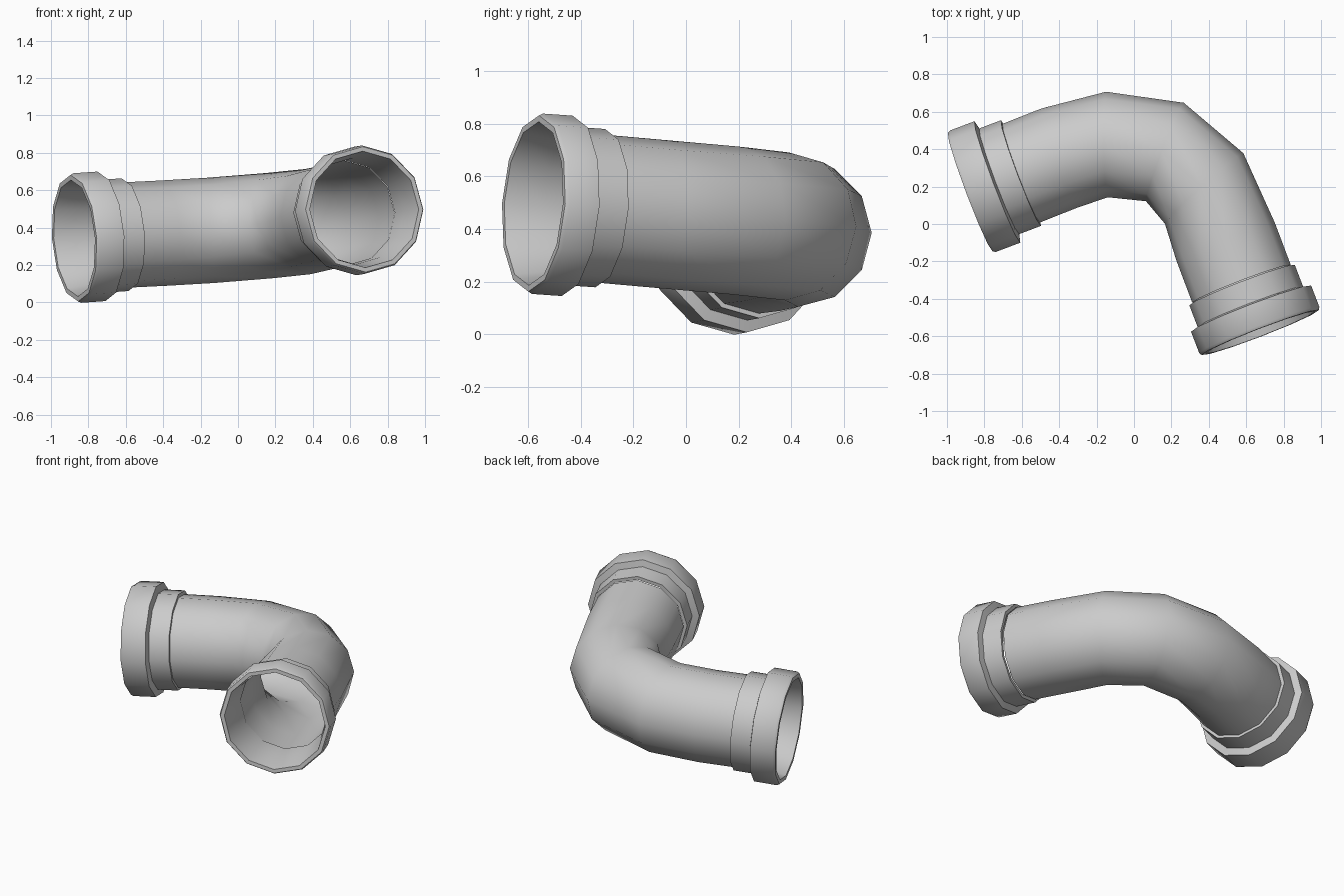
import bpy, bmesh, math
from mathutils import Vector

if "Cube" in bpy.data.objects:
    bpy.data.objects.remove(bpy.data.objects["Cube"])

SIDES = 12
RISE = 0.065   # gentle climb along the pipe

grey = bpy.data.materials.new("pipe grey")
grey.use_nodes = True
colour = (0.6, 0.6, 0.6, 1)
grey.diffuse_color = colour
grey.node_tree.nodes["Principled BSDF"].inputs["Base Color"].default_value = colour


def direction(heading):
    a = math.radians(heading)
    return Vector((math.cos(a), math.sin(a), RISE)).normalized()


def ring(bm, centre, axis, radius):
    side = axis.cross(Vector((0, 0, 1))).normalized()
    up = side.cross(axis)
    verts = []
    for i in range(SIDES):
        a = math.tau * i / SIDES
        verts.append(bm.verts.new(centre + radius * (up * math.cos(a) + side * math.sin(a))))
    return verts


def loft(name, sections, closed=False):
    """Skin a series of (centre, axis, radius) rings."""
    bm = bmesh.new()
    rings = [ring(bm, *s) for s in sections]
    pairs = list(zip(rings, rings[1:]))
    if closed:
        pairs.append((rings[-1], rings[0]))
    for a, b in pairs:
        for i in range(SIDES):
            j = (i + 1) % SIDES
            bm.faces.new((a[i], a[j], b[j], b[i]))
    bmesh.ops.recalc_face_normals(bm, faces=bm.faces)
    mesh = bpy.data.meshes.new(name)
    bm.to_mesh(mesh)
    bm.free()
    mesh.materials.append(grey)
    obj = bpy.data.objects.new(name, mesh)
    bpy.context.collection.objects.link(obj)
    bpy.ops.object.select_all(action='DESELECT')
    obj.select_set(True)
    bpy.context.view_layer.objects.active = obj
    bpy.ops.object.shade_smooth_by_angle(angle=math.radians(50))
    return obj


def collar(name, end, heading, inward, rim, lip, length):
    """Bell-shaped socket: wide rim, narrow neck, open bore."""
    axis = direction(heading)
    profile = [(0.28, length), (0.302, length), (0.302, lip), (rim, lip - 0.01),
               (rim, 0.015), (rim - 0.008, 0), (0.312, 0), (0.285, lip)]
    loft(name, [(end + axis * inward * d, axis, r) for r, d in profile], closed=True)


# Curved pipe body: centre and heading of each section
path = [(-0.605, 0.271, 0.36, 20.7), (-0.4, 0.352, 0.37, 19.5),
        (-0.145, 0.425, 0.385, 1), (0.165, 0.385, 0.41, -21),
        (0.375, 0.19, 0.432, -48), (0.49, -0.095, 0.457, -69),
        (0.575, -0.32, 0.477, -69)]
loft("pipe_bend", [(Vector(p[:3]), direction(p[3]), 0.282) for p in path])

# Sockets at both ends
collar("right_collar", Vector((-0.875, 0.17, 0.343)), 20.7, 1, 0.347, 0.165, 0.29)
collar("left_collar", Vector((0.675, -0.58, 0.497)), -69, -1, 0.344, 0.147, 0.272)
